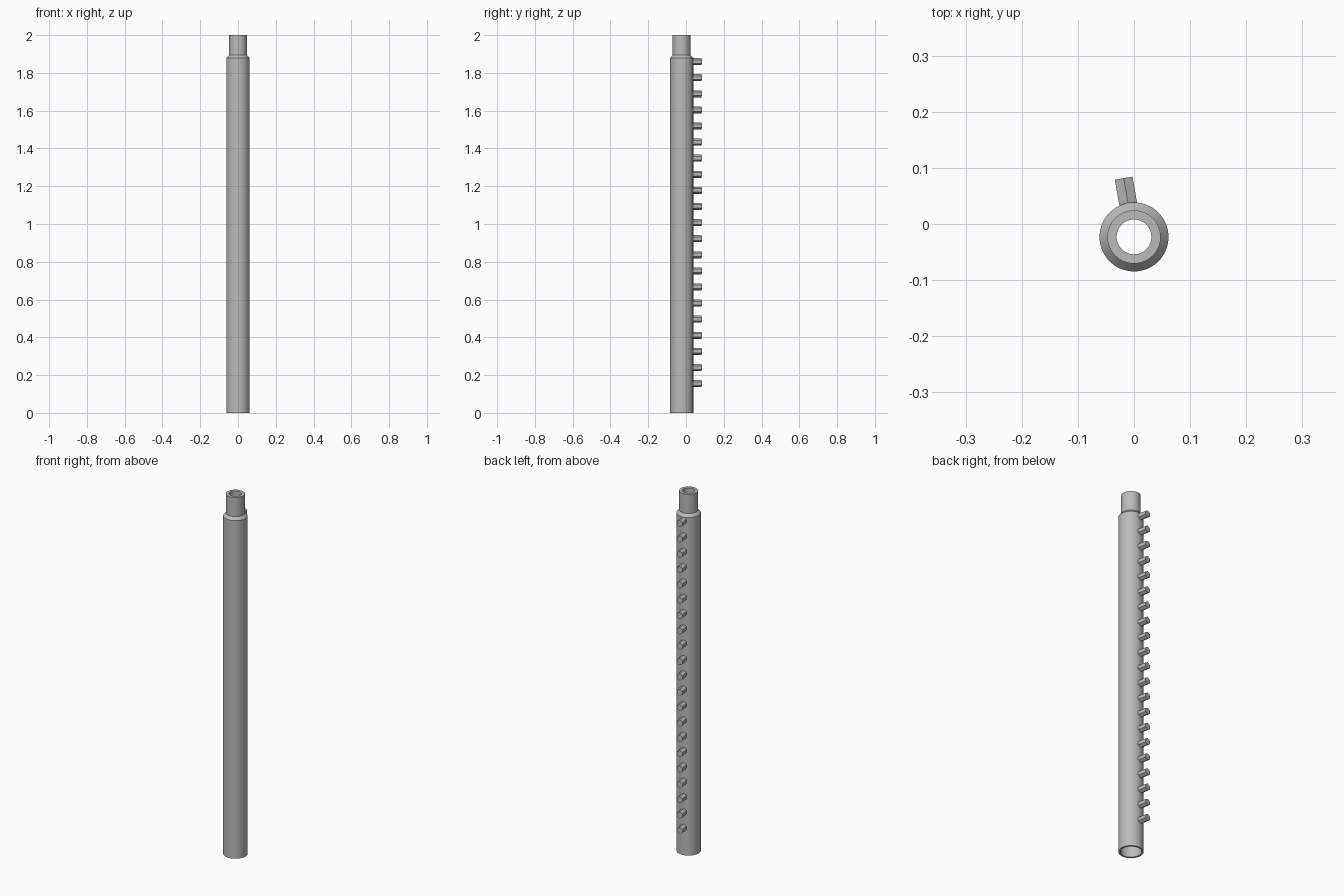
import bpy
import bmesh
import math
from mathutils import Matrix, Vector

if "Cube" in bpy.data.objects:
    bpy.data.objects.remove(bpy.data.objects["Cube"], do_unlink=True)

AXIS = Vector((0, -0.023, 0))   # tube axis
SIDES = 64
PEG_COUNT = 21
PEG_LOW, PEG_HIGH = 0.155, 1.86
PEG_REACH = 0.1063              # peg tip distance from the axis
PEG_RADIUS = 0.0185
PEG_TURN = math.radians(10)

grey = bpy.data.materials.new("metal_grey")
grey.use_nodes = True
grey.diffuse_color = (0.5, 0.5, 0.5, 1)
grey.node_tree.nodes["Principled BSDF"].inputs["Base Color"].default_value = grey.diffuse_color


def finish(bm, name, smooth_angle):
    bmesh.ops.recalc_face_normals(bm, faces=bm.faces)
    mesh = bpy.data.meshes.new(name)
    bm.to_mesh(mesh)
    bm.free()
    mesh.materials.append(grey)
    obj = bpy.data.objects.new(name, mesh)
    obj.location = AXIS
    bpy.context.collection.objects.link(obj)
    bpy.ops.object.select_all(action="DESELECT")
    obj.select_set(True)
    bpy.context.view_layer.objects.active = obj
    bpy.ops.object.shade_smooth_by_angle(angle=math.radians(smooth_angle))
    return obj


# Hollow tube: closed profile (radius, height) turned around the axis
profile = [(0.0615, 0), (0.0615, 1.878), (0.0475, 1.894), (0.0475, 2),
           (0.031, 2), (0.031, 0.14), (0.052, 0.12), (0.052, 0)]
bm = bmesh.new()
points = [bm.verts.new((r, 0, z)) for r, z in profile]
edges = [bm.edges.new((a, b)) for a, b in zip(points, points[1:] + points[:1])]
bmesh.ops.spin(bm, geom=points + edges, cent=(0, 0, 0), axis=(0, 0, 1),
               angle=math.tau, steps=SIDES, use_merge=True)
bmesh.ops.remove_doubles(bm, verts=bm.verts, dist=0.00001)
finish(bm, "tube", 30)

# Row of hexagonal pegs up the back, one corner of each pointing up
bm = bmesh.new()
start = 0.055
length = PEG_REACH - start
for i in range(PEG_COUNT):
    z = PEG_LOW + (PEG_HIGH - PEG_LOW) * i / (PEG_COUNT - 1)
    place = (Matrix.Translation((0, 0, z)) @ Matrix.Rotation(PEG_TURN, 4, "Z")
             @ Matrix.Translation((0, start + length / 2, 0))
             @ Matrix.Rotation(math.radians(90), 4, "X"))
    bmesh.ops.create_cone(bm, cap_ends=True, segments=6, radius1=PEG_RADIUS,
                          radius2=PEG_RADIUS, depth=length, matrix=place)
finish(bm, "pegs", 30)
